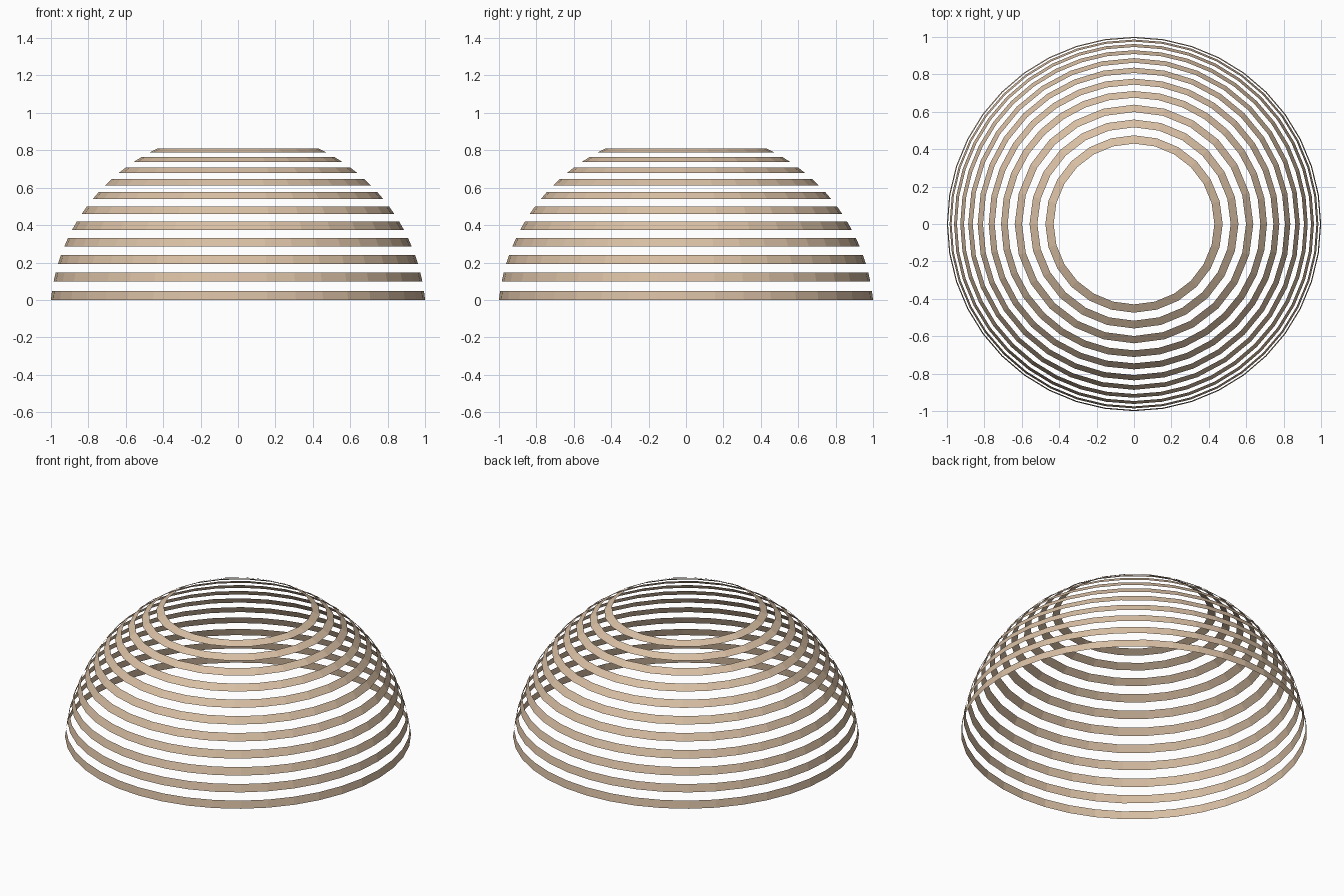
import bpy, bmesh
from math import sin, cos, pi, radians

if "Cube" in bpy.data.objects:
    bpy.data.objects.remove(bpy.data.objects["Cube"])

STEP = radians(180 / 64)          # latitude step of the parent sphere
FIRST = 2                         # dome is cut two steps above the equator
BANDS = 11
R = 1 / cos(FIRST * STEP)         # widest ring has radius 1
BASE = R * sin(FIRST * STEP)

mat = bpy.data.materials.new("tan")
mat.diffuse_color = (0.69, 0.52, 0.37, 1)
mat.use_nodes = True
mat.node_tree.nodes["Principled BSDF"].inputs["Base Color"].default_value = mat.diffuse_color


def band(name, lat, sides):
    """Thin one-sheet strip of the sphere between two latitudes."""
    bm = bmesh.new()
    rings = []
    for a in (lat, lat + STEP):
        r, z = R * cos(a), R * sin(a) - BASE
        rings.append([bm.verts.new((r * cos(2 * pi * i / sides),
                                    r * sin(2 * pi * i / sides), z))
                      for i in range(sides)])
    lo, hi = rings
    for i in range(sides):
        j = (i + 1) % sides
        bm.faces.new((lo[i], lo[j], hi[j], hi[i]))
    me = bpy.data.meshes.new(name)
    bm.to_mesh(me)
    bm.free()
    me.materials.append(mat)
    ob = bpy.data.objects.new(name, me)
    bpy.context.collection.objects.link(ob)


# Stacked dome bands, every second latitude strip; upper rings are coarser
for k in range(BANDS):
    sides = 40 if k < 4 else 32 if k < 8 else 24
    band(f"dome_band_{k + 1}", (FIRST + 2 * k) * STEP, sides)
